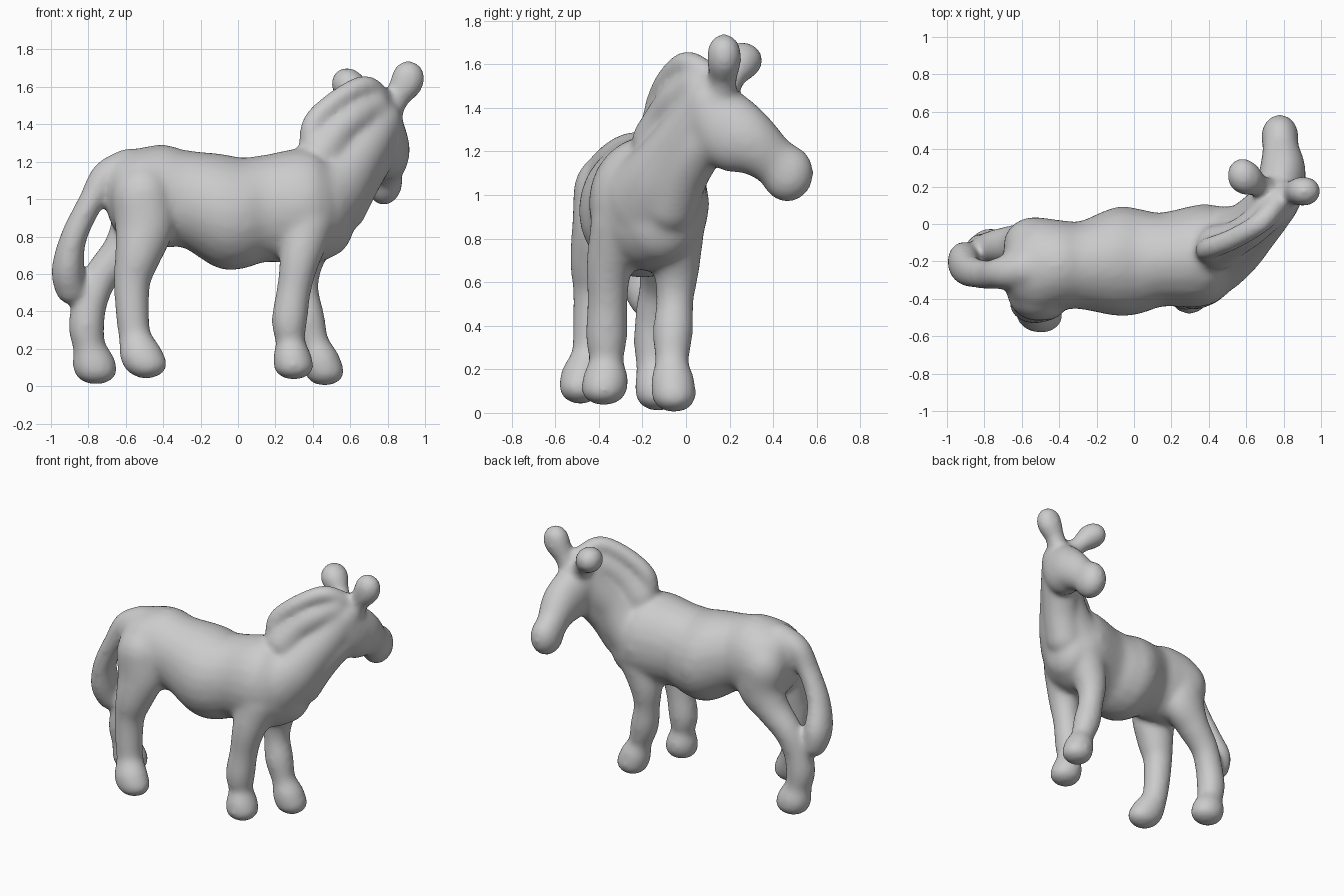
import bpy, bmesh
from mathutils import Matrix, Vector

PAD = 0.009  # allowance for the later smoothing
bm = bmesh.new()


def expand(p):
    """(x, y, z, r) or (x, y, z, (rx, ry, rz)) -> six numbers"""
    r = p[3] if isinstance(p[3], tuple) else (p[3],) * 3
    return list(p[:3]) + [v + PAD for v in r]


def limb(*pts):
    """Sweep ellipsoids along a smooth path through the given stations."""
    k = [expand(p) for p in pts]
    k = [k[0]] + k + [k[-1]]
    for i in range(1, len(k) - 2):
        a, b, c, d = k[i - 1:i + 3]
        dist = (Vector(c[:3]) - Vector(b[:3])).length
        n = max(2, int(dist / 0.025))
        for s in range(n + 1):
            t = s / n
            v = [0.5 * (2 * q + (r - p) * t + (2 * p - 5 * q + 4 * r - w) * t * t
                        + (3 * q - p - 3 * r + w) * t ** 3)
                 for p, q, r, w in zip(a, b, c, d)]
            bmesh.ops.create_icosphere(
                bm, subdivisions=3, radius=1,
                matrix=Matrix.Translation(v[:3]) @ Matrix.Diagonal((*v[3:], 1)))


# trunk
limb((-.59, -.235, 1.02, (.11, .21, .22)), (-.52, -.23, 1.01, (.14, .255, .255)),
     (-.4, -.22, 1.015, (.11, .235, .27)),
     (-.28, -.22, 1.0, (.09, .23, .255)), (-.09, -.2, .935, (.12, .285, .3)),
     (.02, -.2, .925, (.12, .275, .29)), (.15, -.19, .95, (.12, .245, .28)),
     (.38, -.165, .96, (.15, .265, .3)), (.49, -.12, .91, (.13, .18, .21)))
# neck, swelling into the chest
limb((.43, -.14, .98, (.2, .23, .24)), (.52, -.1, 1.06, (.175, .19, .19)), (.61, -.035, 1.19, .148),
     (.69, .045, 1.31, .132), (.75, .11, 1.42, .12))
# throat
limb((.56, -.07, .95, .12), (.64, -.015, 1.1, .115), (.72, .07, 1.23, .11), (.76, .14, 1.3, .11))
# crest under the mane
limb((.45, -.125, 1.25, .115), (.53, -.085, 1.36, .09), (.62, -.03, 1.44, .085),
     (.72, .06, 1.5, .085))
# mane
limb((.39, -.14, 1.3, .055), (.405, -.13, 1.41, .053), (.53, -.08, 1.53, .05),
     (.68, .01, 1.605, .05), (.77, .12, 1.53, .055))
# head and muzzle
limb((.75, .12, 1.39, .125), (.78, .19, 1.3, (.12, .15, .175)),
     (.795, .29, 1.25, (.115, .12, .145)), (.785, .4, 1.16, (.09, .1, .11)),
     (.78, .465, 1.1, (.093, .113, .125)))
# ears
limb((.8, .16, 1.44, .065), (.85, .17, 1.54, .058), (.9, .175, 1.62, (.08, .072, .08)),
     (.91, .175, 1.65, (.08, .07, .083)))
limb((.73, .17, 1.45, .065), (.66, .21, 1.54, .055), (.6, .245, 1.605, (.08, .085, .078)),
     (.58, .26, 1.617, (.075, .085, .078)))
# front legs
limb((.37, -.29, .87, .14), (.33, -.35, .68, .1), (.3, -.36, .52, .085), (.275, -.365, .35, .088),
     (.28, -.365, .24, .07), (.29, -.37, .15, (.095, .098, .085)),
     (.298, -.377, .11, (.1, .097, .068)))
limb((.41, -.06, .87, .14), (.35, -.045, .67, .1), (.345, -.05, .52, .078), (.37, -.06, .37, .085),
     (.41, -.065, .23, .07), (.445, -.06, .13, (.095, .095, .09)),
     (.463, -.055, .078, (.098, .093, .068)))
# hind legs
limb((-.51, -.37, 1.0, (.16, .14, .18)), (-.5, -.39, .86, (.15, .125, .15)),
     (-.535, -.41, .7, .115), (-.565, -.42, .57, .092),
     (-.565, -.43, .4, .083), (-.55, -.44, .26, .08), (-.515, -.475, .16, (.108, .095, .09)),
     (-.49, -.485, .118, (.104, .09, .07)))
limb((-.53, -.11, 1.0, (.16, .14, .18)), (-.52, -.1, .87, (.15, .12, .16)), (-.61, -.11, .73, .105),
     (-.73, -.12, .59, .086), (-.79, -.14, .45, .085), (-.81, -.145, .32, .088),
     (-.795, -.14, .21, .08), (-.77, -.13, .12, (.108, .098, .085)),
     (-.76, -.128, .085, (.107, .095, .068)))
# tail, joined to one hind leg near its tip
limb((-.58, -.24, 1.17, .095), (-.7, -.26, 1.12, .08), (-.79, -.27, .98, (.058, .07, .07)),
     (-.88, -.25, .79, (.063, .08, .07)), (-.91, -.205, .62, (.08, .1, .08)),
     (-.895, -.18, .52, .075))

mesh = bpy.data.meshes.new("horse")
bm.to_mesh(mesh)
bm.free()
horse = bpy.data.objects.new("horse", mesh)
bpy.context.collection.objects.link(horse)

# fuse the parts into one skin and soften the joins
fuse = horse.modifiers.new("fuse", 'REMESH')
fuse.mode = 'VOXEL'
fuse.voxel_size = 0.015
fuse.use_smooth_shade = True
soft = horse.modifiers.new("soften", 'SMOOTH')
soft.factor = 0.5
soft.iterations = 22
